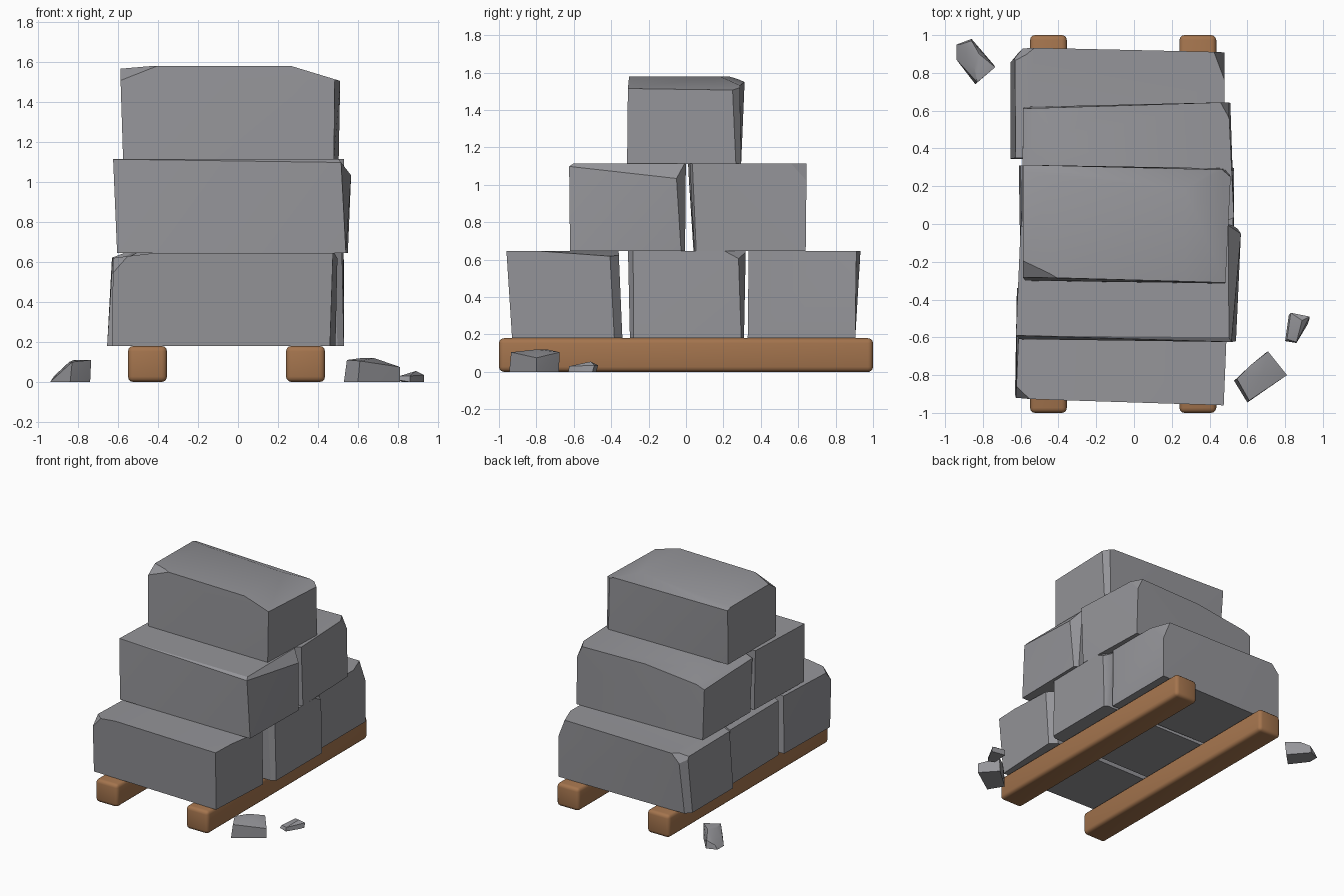
import bpy, bmesh, math
from mathutils import Vector


def material(name, rgb):
    m = bpy.data.materials.new(name)
    m.diffuse_color = (*rgb, 1.0)
    return m


STONE = material("grey_stone", (0.30, 0.30, 0.32))
WOOD = material("brown_wood", (0.37, 0.175, 0.075))


def finish(name, bm, mat, angle):
    me = bpy.data.meshes.new(name)
    bmesh.ops.recalc_face_normals(bm, faces=bm.faces)
    bm.to_mesh(me)
    bm.free()
    me.materials.append(mat)
    me.shade_smooth()
    me.set_sharp_from_angle(angle=math.radians(angle))
    ob = bpy.data.objects.new(name, me)
    bpy.context.collection.objects.link(ob)
    return ob


def hull(name, points):
    """Solid stone wrapped around a handful of points."""
    bm = bmesh.new()
    for p in points:
        bm.verts.new(p)
    bmesh.ops.remove_doubles(bm, verts=bm.verts, dist=0.002)
    res = bmesh.ops.convex_hull(bm, input=bm.verts)
    loose = {v for v in res["geom_interior"] + res["geom_unused"]
             if isinstance(v, bmesh.types.BMVert)}
    bmesh.ops.delete(bm, geom=list(loose), context="VERTS")
    bmesh.ops.dissolve_limit(bm, angle_limit=math.radians(1),
                             verts=bm.verts, edges=bm.edges)
    return finish(name, bm, STONE, 30)


def block(name, z0, z1, bottom, top, chips):
    """Rough block between two quads; each chip is a plane through 3 points."""
    bm = bmesh.new()
    b = [bm.verts.new((x, y, z0)) for x, y in bottom]
    t = [bm.verts.new((x, y, z1)) for x, y in top]
    bm.faces.new(b[::-1])
    bm.faces.new(t)
    for i in range(4):
        j = (i + 1) % 4
        bm.faces.new((b[i], b[j], t[j], t[i]))
    centre = sum((v.co for v in bm.verts), Vector()) / 8
    for chip in chips:
        p, q, r = map(Vector, chip)
        n = (q - p).cross(r - p).normalized()
        if n.dot(centre - p) > 0:
            n = -n
        bmesh.ops.bisect_plane(bm, geom=bm.verts[:] + bm.edges[:] + bm.faces[:],
                               plane_co=p, plane_no=n, clear_outer=True)
    points = [v.co.copy() for v in bm.verts]
    bm.free()
    return hull(name, points)


# Two rounded timber runners
for side, x in (("left", -0.453), ("right", 0.338)):
    bm = bmesh.new()
    bmesh.ops.create_cube(bm, size=1)
    for v in bm.verts:
        v.co = (x + v.co.x * 0.195, v.co.y * 2, 0.09 + v.co.z * 0.18)
    bmesh.ops.bevel(bm, geom=bm.edges[:], offset=0.027, segments=3,
                    profile=0.5, affect="EDGES")
    finish(side + "_runner", bm, WOOD, 40)

# Bottom course: corners run front left, front right, back right, back left
block("bottom_front_stone", 0.18, 0.645,
      [(-0.63, -0.90), (0.46, -0.93), (0.49, -0.34), (-0.62, -0.34)],
      [(-0.625, -0.925), (0.475, -0.96), (0.50, -0.36), (-0.60, -0.36)],
      [[(-0.63, -0.84, 0.635), (-0.54, -0.93, 0.64), (-0.63, -0.92, 0.54)],
       [(0.45, -0.70, 0.645), (0.50, -0.36, 0.615), (0.30, -0.36, 0.645)],
       [(0.49, -0.385, 0.18), (0.49, -0.40, 0.62), (0.44, -0.35, 0.4)],
       [(-0.63, -0.9, 0.62), (-0.63, -0.4, 0.62), (-0.42, -0.6, 0.645)]])
block("bottom_middle_stone", 0.18, 0.645,
      [(-0.60, -0.30), (0.53, -0.30), (0.53, 0.31), (-0.61, 0.31)],
      [(-0.59, -0.31), (0.52, -0.31), (0.53, 0.32), (-0.60, 0.31)],
      [[(0.52, 0.22, 0.645), (0.53, 0.31, 0.59), (0.45, 0.32, 0.645)],
       [(0.53, 0.295, 0.18), (0.53, 0.28, 0.62), (0.48, 0.315, 0.4)],
       [(0.53, -0.28, 0.18), (0.525, -0.28, 0.62), (0.48, -0.31, 0.4)],
       [(-0.60, -0.3, 0.60), (-0.60, 0.3, 0.61), (-0.52, 0, 0.645)]])
block("bottom_back_stone", 0.18, 0.645,
      [(-0.655, 0.345), (0.48, 0.33), (0.48, 0.905), (-0.655, 0.90)],
      [(-0.625, 0.35), (0.48, 0.335), (0.48, 0.91), (-0.63, 0.935)],
      [[(0.48, 0.76, 0.645), (0.48, 0.90, 0.51), (0.42, 0.92, 0.645)],
       [(-0.64, 0.84, 0.645), (-0.53, 0.93, 0.645), (-0.645, 0.92, 0.53)],
       [(-0.65, 0.86, 0.18), (-0.63, 0.88, 0.64), (-0.59, 0.93, 0.5)],
       [(-0.635, 0.4, 0.62), (-0.635, 0.9, 0.62), (-0.57, 0.6, 0.645)]])

# Middle course
block("middle_front_stone", 0.645, 1.115,
      [(-0.605, -0.61), (0.54, -0.62), (0.55, -0.005), (-0.59, -0.01)],
      [(-0.625, -0.59), (0.515, -0.625), (0.575, 0.0), (-0.60, -0.01)],
      [[(0.515, -0.62, 1.10), (0.565, -0.02, 1.035), (0.50, -0.15, 1.115)],
       [(0.555, -0.03, 0.645), (0.565, -0.05, 1.03), (0.50, 0.0, 0.9)],
       [(-0.62, -0.62, 1.095), (0.5, -0.63, 1.095), (0, -0.595, 1.115)]])
block("middle_back_stone", 0.645, 1.115,
      [(-0.59, 0.04), (0.53, 0.045), (0.51, 0.64), (-0.58, 0.62)],
      [(-0.59, 0.01), (0.53, 0.02), (0.50, 0.645), (-0.59, 0.61)],
      [[(0.51, 0.55, 1.115), (0.505, 0.64, 1.02), (0.46, 0.64, 1.115)],
       [(-0.59, 0.36, 1.115), (-0.59, 0.60, 1.06), (-0.20, 0.63, 1.10)],
       [(-0.59, 0.1, 1.06), (-0.59, 0.6, 1.04), (-0.42, 0.3, 1.115)],
       [(0.53, 0.055, 0.645), (0.53, 0.035, 1.1), (0.48, 0.02, 0.9)]])

# Top stone with sloping right shoulder
block("top_stone", 1.112, 1.58,
      [(-0.575, -0.30), (0.48, -0.315), (0.505, 0.295), (-0.57, 0.29)],
      [(-0.59, -0.28), (0.485, -0.31), (0.515, 0.285), (-0.585, 0.315)],
      [[(0.27, -0.3, 1.58), (0.27, 0.3, 1.58), (0.50, 0, 1.51)],
       [(-0.59, -0.19, 1.57), (-0.42, -0.285, 1.575), (-0.59, -0.28, 1.51)],
       [(-0.59, -0.3, 1.568), (-0.59, 0.3, 1.565), (-0.43, 0, 1.58)],
       [(0.50, 0.27, 1.11), (0.51, 0.25, 1.52), (0.46, 0.30, 1.3)],
       [(-0.5, 0.32, 1.545), (0.4, 0.295, 1.53), (0, 0.20, 1.58)]])

# Loose chips on the ground
hull("back_left_chip",
     [(-0.94, 0.87, 0), (-0.94, 0.95, 0), (-0.86, 0.98, 0), (-0.74, 0.84, 0),
      (-0.84, 0.74, 0), (-0.92, 0.95, 0.03), (-0.86, 0.97, 0.06),
      (-0.845, 0.83, 0.10), (-0.82, 0.90, 0.11), (-0.735, 0.83, 0.11),
      (-0.83, 0.75, 0.10)])
hull("front_right_chip",
     [(0.53, -0.83, 0), (0.70, -0.68, 0), (0.81, -0.80, 0), (0.60, -0.945, 0),
      (0.545, -0.82, 0.11), (0.62, -0.745, 0.12), (0.71, -0.675, 0.105),
      (0.81, -0.80, 0.075), (0.61, -0.935, 0.105), (0.68, -0.80, 0.12)])
hull("small_right_chip",
     [(0.82, -0.48, 0), (0.93, -0.50, 0), (0.92, -0.53, 0), (0.86, -0.63, 0),
      (0.80, -0.62, 0.01), (0.81, -0.61, 0.03), (0.83, -0.47, 0.035),
      (0.89, -0.51, 0.055), (0.93, -0.49, 0.035), (0.86, -0.625, 0.03)])
